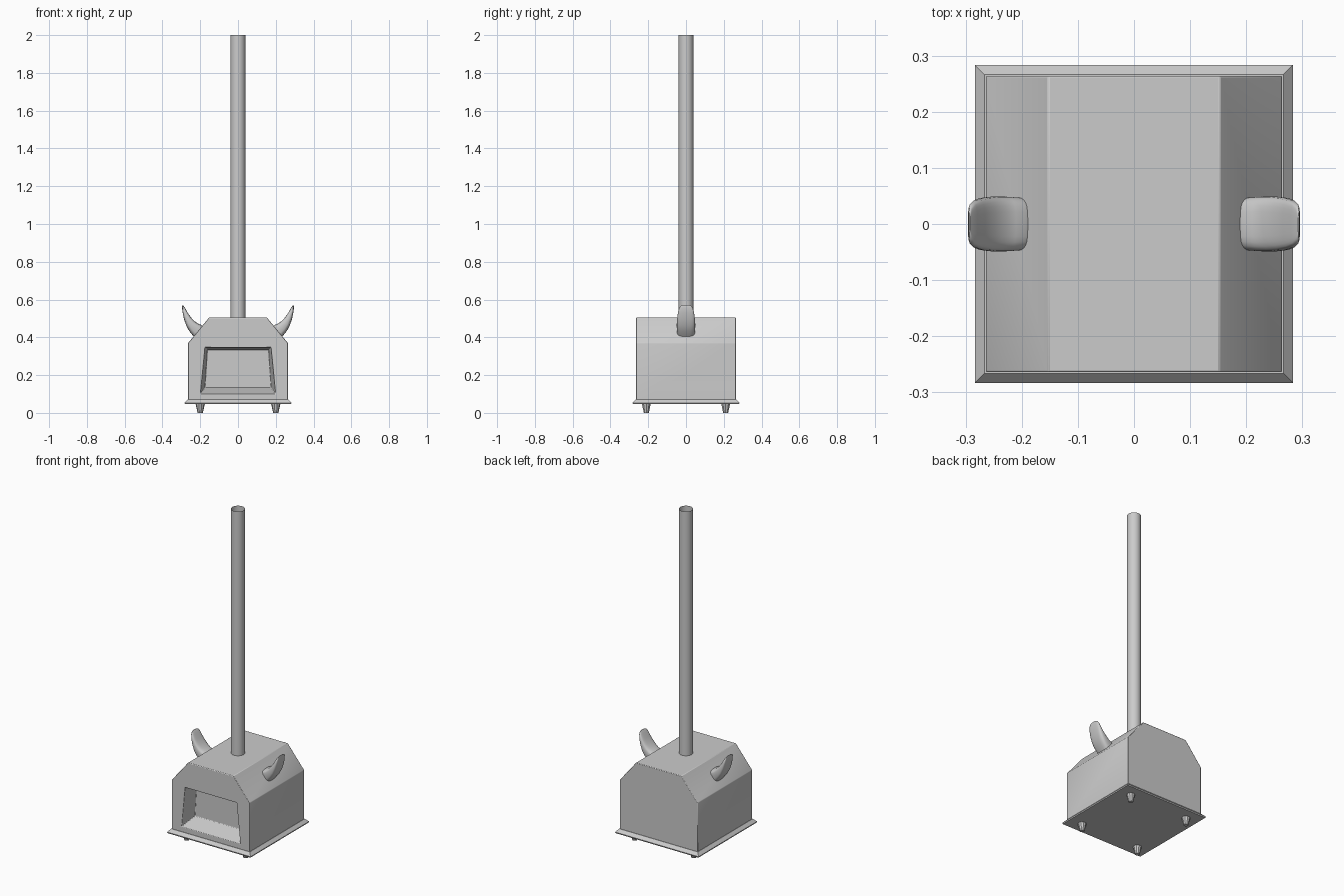
import bpy, bmesh, math

if "Cube" in bpy.data.objects:
    bpy.data.objects.remove(bpy.data.objects["Cube"])


def finish(name, bm, smooth=True, bevel=0):
    bmesh.ops.recalc_face_normals(bm, faces=bm.faces)
    me = bpy.data.meshes.new(name)
    bm.to_mesh(me)
    bm.free()
    ob = bpy.data.objects.new(name, me)
    bpy.context.collection.objects.link(ob)
    if bevel:
        m = ob.modifiers.new("bevel", 'BEVEL')
        m.width, m.segments = bevel, 2
        m.limit_method, m.angle_limit = 'ANGLE', math.radians(30)
    if smooth:
        bpy.ops.object.select_all(action='DESELECT')
        ob.select_set(True)
        bpy.context.view_layer.objects.active = ob
        bpy.ops.object.shade_smooth_by_angle(angle=math.radians(40))
    return ob


def loft(bm, rings, caps=True):
    loops = [[bm.verts.new(p) for p in r] for r in rings]
    n = len(loops[0])
    for a, b in zip(loops, loops[1:]):
        for i in range(n):
            j = (i + 1) % n
            bm.faces.new((a[i], a[j], b[j], b[i]))
    if caps:
        bm.faces.new(loops[0])
        bm.faces.new(loops[-1])


def circle(x, y, z, r, n):
    return [(x + r * math.cos(2 * math.pi * i / n),
             y + r * math.sin(2 * math.pi * i / n), z) for i in range(n)]


# firebox body with a recessed opening in the front
bm = bmesh.new()
outline = [(-.264, .06), (.264, .06), (.264, .37), (.153, .505), (-.153, .505), (-.264, .37)]
mouth = [(-.2, .1), (.2, .1), (.175, .347), (-.175, .347)]
inner = [(-.175, .135), (.175, .135), (.163, .335), (-.163, .335)]
ring = lambda pts, y: [bm.verts.new((x, y, z)) for x, z in pts]
F, B = ring(outline, -.264), ring(outline, .264)
M, I = ring(mouth, -.264), ring(inner, -.165)
for i in range(6):
    j = (i + 1) % 6
    bm.faces.new((F[i], F[j], B[j], B[i]))
bm.faces.new(B)
for i in range(4):
    j = (i + 1) % 4
    bm.faces.new((M[i], M[j], I[j], I[i]))
bm.faces.new(I)
for o, m in (((0, 1), (1, 0)), ((1, 2), (2, 1)), ((2, 3), (2,)),
             ((3, 4), (3, 2)), ((4, 5), (3,)), ((5, 0), (0, 3))):
    bm.faces.new([F[k] for k in o] + [M[k] for k in m])
finish("firebox_body", bm, bevel=.003)

# flared base plate
bm = bmesh.new()
loft(bm, [[(-s, -s, z), (s, -s, z), (s, s, z), (-s, s, z)]
          for s, z in ((.281, .046), (.283, .053), (.266, .071))])
finish("base_plate", bm, smooth=False)

# tapered feet
for k, (sx, sy) in enumerate(((-1, -1), (1, -1), (1, 1), (-1, 1))):
    bm = bmesh.new()
    loft(bm, [circle(.2 * sx, .21 * sy, z, r, 10) for z, r in ((0, .014), (.05, .025))])
    finish(f"foot_{k + 1}", bm, smooth=False)

# open thin-walled chimney pipe
bm = bmesh.new()
loft(bm, [circle(0, 0, z, .039, 32) for z in (.5, 2)], caps=False)
finish("chimney_pipe", bm)

# horn handles: inner x, z, outer x, z, half width
sections = [(.183, .455, .230, .398, .047), (.193, .465, .241, .412, .048),
            (.210, .472, .258, .433, .049), (.228, .484, .274, .462, .049),
            (.247, .503, .286, .497, .047), (.265, .528, .293, .530, .043),
            (.279, .553, .296, .556, .037), (.288, .566, .295, .567, .028),
            (.292, .571, .294, .571, .015)]


def rounded(c, e=.6):
    return math.copysign(abs(c) ** e, c)


for side, name in ((1, "right_horn"), (-1, "left_horn")):
    bm = bmesh.new()
    rings = []
    for x0, z0, x1, z1, w in sections:
        r = []
        for i in range(24):
            a = 2 * math.pi * i / 24
            t = .5 + .5 * rounded(math.cos(a))
            r.append((side * (x0 + (x1 - x0) * t), w * rounded(math.sin(a)), z0 + (z1 - z0) * t))
        rings.append(r)
    loft(bm, rings)
    finish(name, bm)
